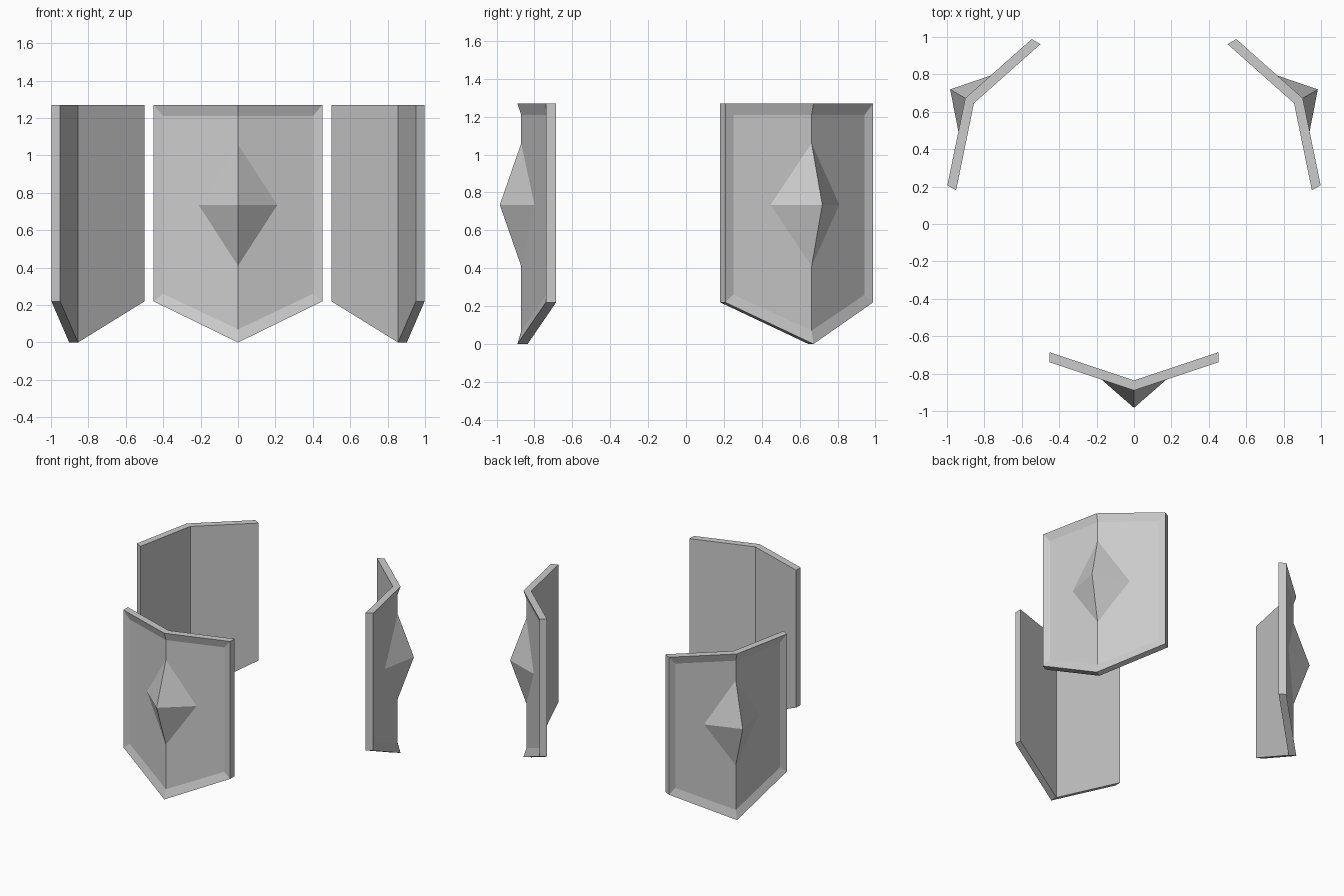
import bpy
import bmesh
from math import radians

if "Cube" in bpy.data.objects:
    bpy.data.objects.remove(bpy.data.objects["Cube"])

grey = bpy.data.materials.new("plain_grey")
grey.use_nodes = True
grey.diffuse_color = (0.6, 0.6, 0.6, 1)
grey.node_tree.nodes["Principled BSDF"].inputs["Base Color"].default_value = grey.diffuse_color

CENTRE_Y = 0.152   # the shields stand in a ring around this point
FOLD = 0.333       # how fast each plate sweeps back from its centre fold
RIM_Y, PANEL_Y, BACK_Y = -1.042, -1.022, -0.988  # fold lines, from ring centre


def half_outline(bm, half_width, top, shoulder, tip, fold_y):
    """Right half of the shield outline, on the folded plane."""
    points = [(0, top), (half_width, top), (half_width, shoulder), (0, tip)]
    return [bm.verts.new((x, fold_y + FOLD * x, z)) for x, z in points]


def finish(bm, name, angle):
    """Turn the half mesh into a mirrored object, placed on the ring."""
    mesh = bpy.data.meshes.new(name)
    bm.to_mesh(mesh)
    bm.free()
    mesh.materials.append(grey)
    obj = bpy.data.objects.new(name, mesh)
    bpy.context.collection.objects.link(obj)
    obj.location.y = CENTRE_Y
    obj.rotation_euler.z = radians(angle)
    obj.modifiers.new("Mirror", 'MIRROR').use_axis[0] = True


def shield_plate(name, angle):
    # folded plate with a raised, bevelled rim around a sunken front panel
    bm = bmesh.new()
    rim = half_outline(bm, 0.451, 1.27, 0.22, 0, RIM_Y)
    panel = half_outline(bm, 0.40, 1.21, 0.26, 0.07, PANEL_Y)
    back = half_outline(bm, 0.451, 1.27, 0.22, 0, BACK_Y)
    bm.faces.new(panel[::-1])
    bm.faces.new(back)
    for i in range(3):
        bm.faces.new((panel[i], panel[i + 1], rim[i + 1], rim[i]))
        bm.faces.new((rim[i], rim[i + 1], back[i + 1], back[i]))
    finish(bm, name, angle)


def shield_boss(name, angle):
    # pointed diamond boss on the panel
    bm = bmesh.new()
    apex, top, side, bottom = [bm.verts.new(p) for p in (
        (0, -1.135, 0.735), (0, PANEL_Y, 1.06),
        (0.21, PANEL_Y + FOLD * 0.21, 0.735), (0, PANEL_Y, 0.41))]
    bm.faces.new((apex, side, top))
    bm.faces.new((apex, bottom, side))
    finish(bm, name, angle)


for place, angle in (("front", 0), ("left", 120), ("right", -120)):
    shield_plate(place + "_shield_plate", angle)
    shield_boss(place + "_shield_boss", angle)
